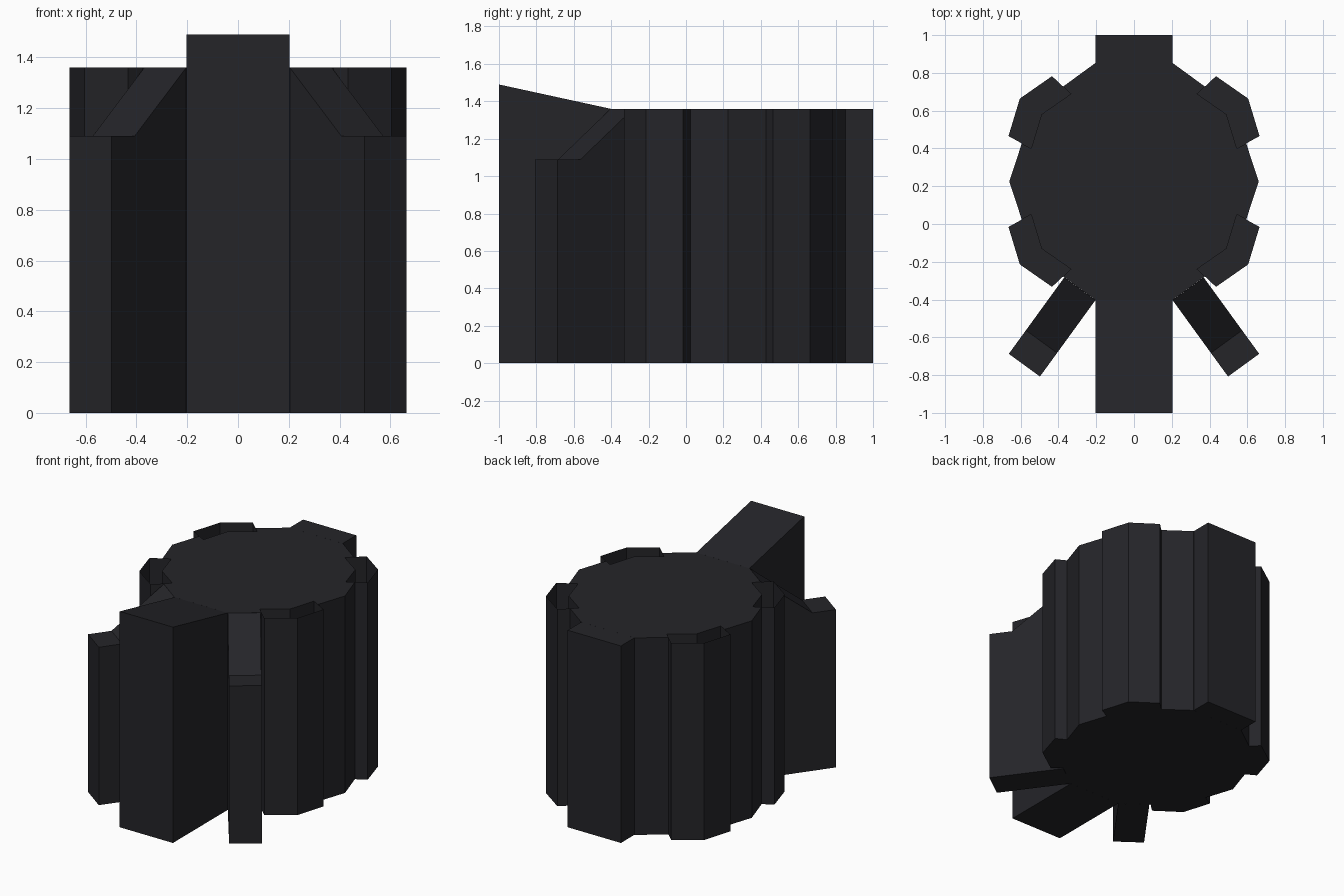
import bpy, bmesh
from math import radians, cos, sin
from mathutils import Vector

if "Cube" in bpy.data.objects:
    bpy.data.objects.remove(bpy.data.objects["Cube"])

H = 1.36           # height of the drum
R = 0.66           # drum radius
C = Vector((0, 0.225, 0))

mat = bpy.data.materials.new("dark_metal")
mat.diffuse_color = (0.018, 0.018, 0.022, 1)
mat.use_nodes = True
mat.node_tree.nodes["Principled BSDF"].inputs["Base Color"].default_value = mat.diffuse_color


def prism(name, outline, vec, open_top=False):
    """Extrude a closed outline of 3D points along vec."""
    bm = bmesh.new()
    a = [bm.verts.new(p) for p in outline]
    b = [bm.verts.new(Vector(p) + Vector(vec)) for p in outline]
    n = len(a)
    bm.faces.new(a[::-1])
    if not open_top:
        bm.faces.new(b)
    for i in range(n):
        j = (i + 1) % n
        bm.faces.new((a[i], a[j], b[j], b[i]))
    bmesh.ops.recalc_face_normals(bm, faces=bm.faces)
    me = bpy.data.meshes.new(name)
    bm.to_mesh(me)
    bm.free()
    me.materials.append(mat)
    ob = bpy.data.objects.new(name, me)
    bpy.context.collection.objects.link(ob)
    return ob


def polar(k, u, v=0.0):
    """Point in the frame of drum corner k: u outward, v sideways."""
    t = radians(36 * k)
    return C + Vector((u * cos(t) - v * sin(t), u * sin(t) + v * cos(t), 0))


# Ten-sided drum, notched where the four corner sockets sit
sockets = (1, 4, 6, 9)
notch = [(0.599, -0.186), (0.543, -0.179), (0.605, 0), (0.543, 0.179), (0.599, 0.186)]
outline = []
for k in range(10):
    outline += [polar(k, *p) for p in notch] if k in sockets else [polar(k, R)]
prism("drum", outline, (0, 0, H))

# Open-topped corner sockets
band = [(0.543, -0.179), (0.679, -0.196), (0.747, 0), (0.679, 0.196), (0.543, 0.179), (0.605, 0)]
for k in sockets:
    prism(f"corner_socket_{k}", [polar(k, *p) for p in band], (0, 0, H), open_top=True)

# Front block with rising top, and plain back block
for name, prof in (("front_block", [(-1, 0), (-0.403, 0), (-0.403, H), (-1, 1.49)]),
                   ("back_block", [(0.853, 0), (1, 0), (1, H), (0.853, H)])):
    prism(name, [(-0.203, y, z) for y, z in prof], (0.406, 0, 0))

# Diagonal fins with sloped tops, mirrored left and right
fin = [(0, 0), (0.5, 0), (0.5, 1.09), (0.346, 1.09), (0, H)]
out = Vector((cos(radians(54)), -sin(radians(54)), 0))
for side, s in (("right", 1), ("left", -1)):
    start = Vector((0.204, -0.403, 0))
    pts = [start + out * d + Vector((0, 0, z)) for d, z in fin]
    prism(f"{side}_fin", [(s * p.x, p.y, p.z) for p in pts], (s * 0.165, 0.12, 0))
